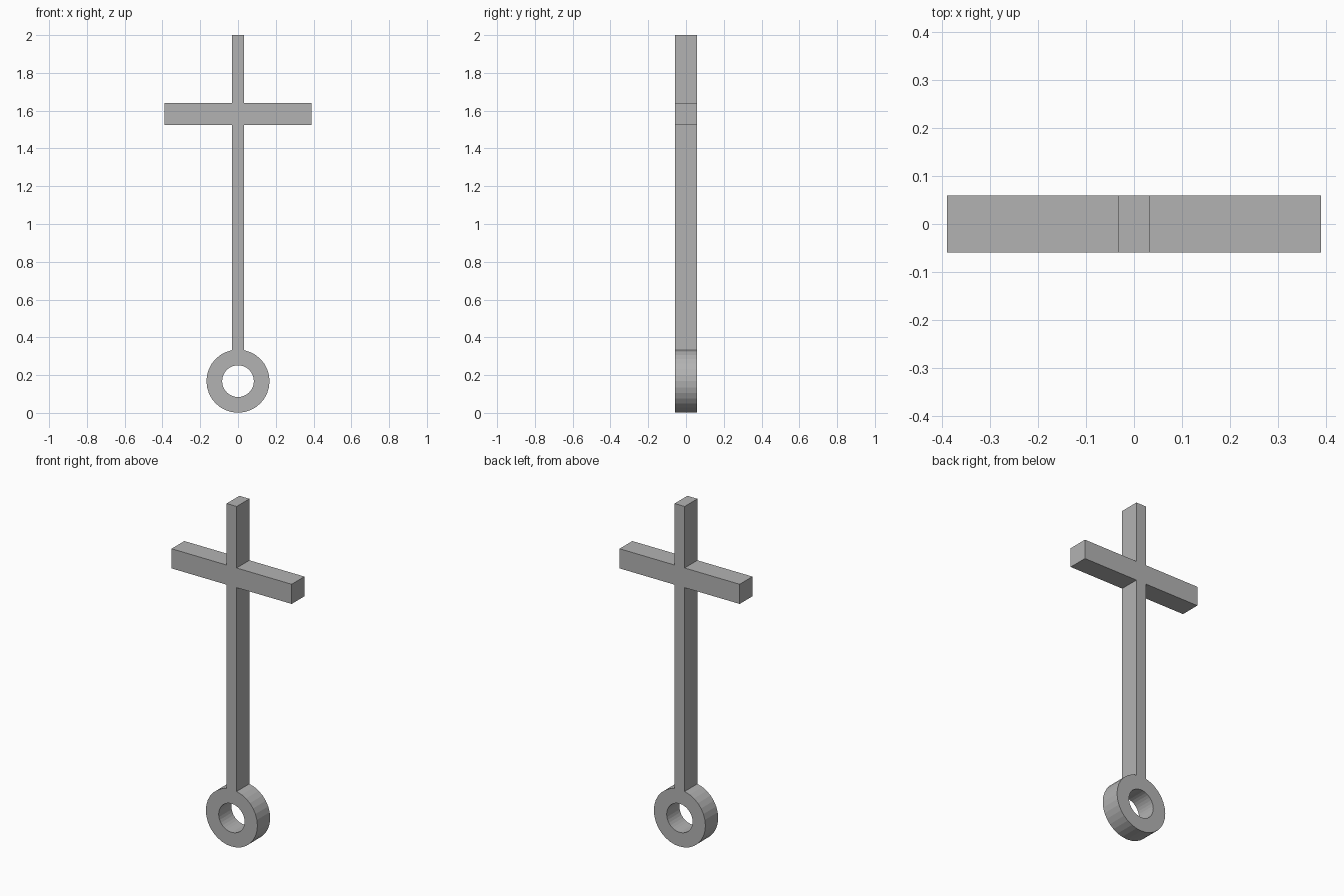
import bpy, bmesh, math

if "Cube" in bpy.data.objects:
    bpy.data.objects.remove(bpy.data.objects["Cube"])

N = 32                      # sides of the ring
R_OUT, R_IN, RING_Z = 0.167, 0.084, 0.168
HALF_Y = 0.059              # half thickness
ARM_X, ARM_LOW, ARM_HIGH, TOP = 0.389, 1.525, 1.64, 2.0

grey = bpy.data.materials.new("plain grey")
grey.diffuse_color = (0.45, 0.45, 0.45, 1)
grey.use_nodes = True
grey.node_tree.nodes["Principled BSDF"].inputs["Base Color"].default_value = grey.diffuse_color

bm = bmesh.new()


def vert(x, z):
    return bm.verts.new((x, -HALF_Y, z))


def circle(r):
    return [vert(r * math.sin(2 * math.pi * i / N),
                 RING_Z + r * math.cos(2 * math.pi * i / N)) for i in range(N)]


# Ring with hole, vertex 0 at the top
outer, inner = circle(R_OUT), circle(R_IN)
for i in range(N):
    j = (i + 1) % N
    bm.faces.new((outer[i], outer[j], inner[j], inner[i]))

# Shaft spans the two top ring segments, then crosses the bar
w = outer[1].co.x
low_l, low_r = vert(-w, ARM_LOW), vert(w, ARM_LOW)
high_l, high_r = vert(-w, ARM_HIGH), vert(w, ARM_HIGH)
bm.faces.new((outer[-1], outer[0], outer[1], low_r, low_l))
bm.faces.new((low_l, low_r, high_r, high_l))
bm.faces.new((high_l, high_r, vert(w, TOP), vert(-w, TOP)))

# Crossbar arms
for s, a, b in ((-1, low_l, high_l), (1, low_r, high_r)):
    bm.faces.new((a, vert(s * ARM_X, ARM_LOW), vert(s * ARM_X, ARM_HIGH), b))

# Thicken the outline front to back
ret = bmesh.ops.extrude_face_region(bm, geom=bm.faces[:], use_keep_orig=True)
bmesh.ops.translate(bm, vec=(0, 2 * HALF_Y, 0),
                    verts=[g for g in ret["geom"] if isinstance(g, bmesh.types.BMVert)])
bmesh.ops.recalc_face_normals(bm, faces=bm.faces[:])

mesh = bpy.data.meshes.new("cross_with_ring")
bm.to_mesh(mesh)
bm.free()
mesh.materials.append(grey)
bpy.context.collection.objects.link(bpy.data.objects.new("cross_with_ring", mesh))
